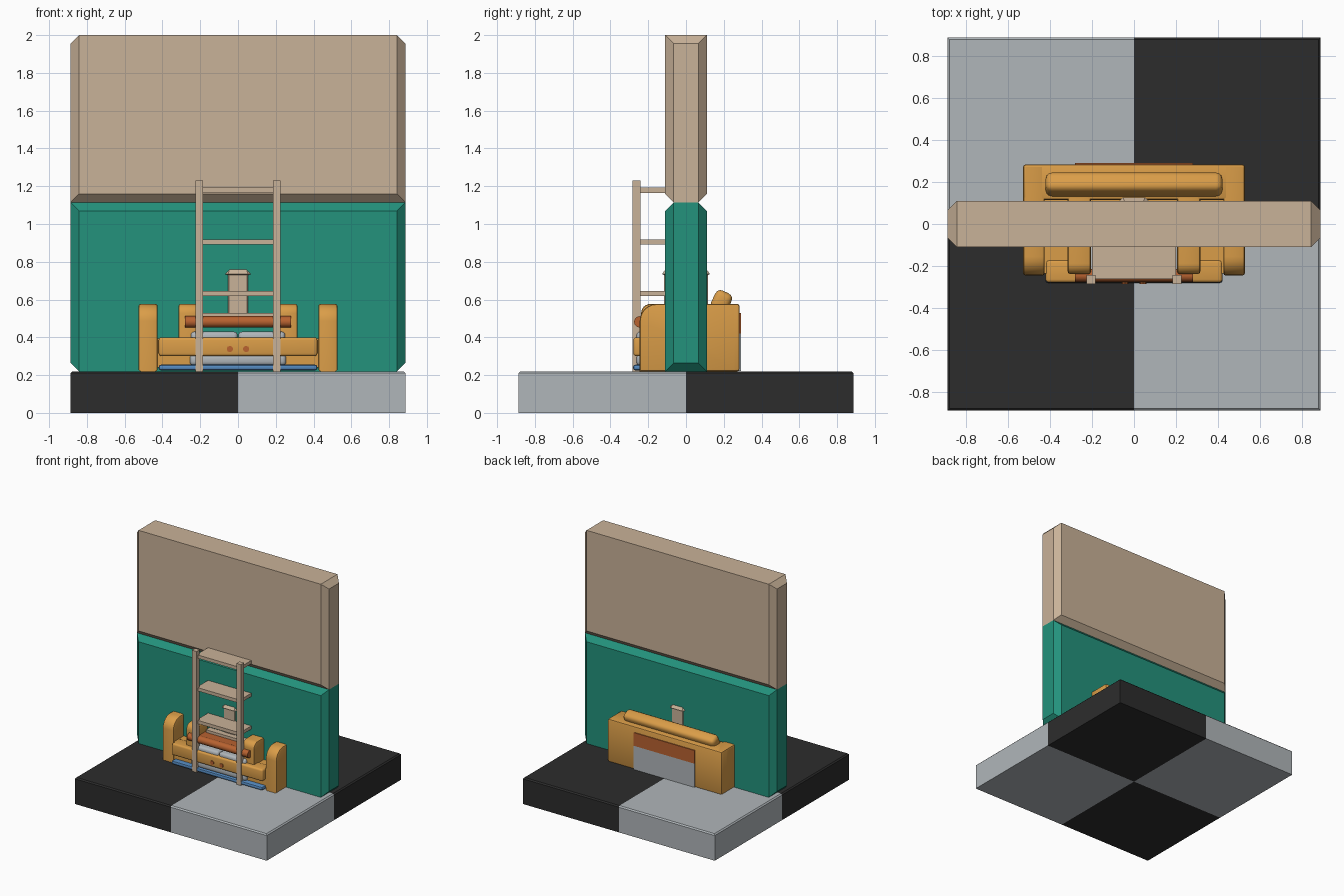
import bpy, bmesh, math
from mathutils import Vector, Matrix

if "Cube" in bpy.data.objects:
    bpy.data.objects.remove(bpy.data.objects["Cube"])


def mat(name, rgb):
    lin = [(c / 255 / 12.92) if c < 10 else ((c / 255 + 0.055) / 1.055) ** 2.4 for c in rgb]
    m = bpy.data.materials.new(name)
    m.diffuse_color = (*lin, 1)
    m.use_nodes = True
    m.node_tree.nodes["Principled BSDF"].inputs["Base Color"].default_value = m.diffuse_color
    return m


BEIGE = mat("beige", (201, 178, 152))
GREEN = mat("green", (35, 146, 124))
BLACK = mat("black", (44, 44, 44))
GREY = mat("grey", (176, 182, 186))
OCHRE = mat("ochre", (218, 157, 72))
RUST = mat("rust", (184, 98, 48))
BLUE = mat("blue", (84, 137, 190))


def finish(name, bm, *mats, smooth=False):
    bmesh.ops.recalc_face_normals(bm, faces=bm.faces)
    me = bpy.data.meshes.new(name)
    bm.to_mesh(me)
    bm.free()
    ob = bpy.data.objects.new(name, me)
    bpy.context.collection.objects.link(ob)
    for m in mats:
        me.materials.append(m)
    if smooth:
        bpy.ops.object.select_all(action='DESELECT')
        ob.select_set(True)
        bpy.context.view_layer.objects.active = ob
        bpy.ops.object.shade_smooth_by_angle(angle=math.radians(35))
    return ob


def box_bm(x0, x1, y0, y1, z0, z1):
    bm = bmesh.new()
    bmesh.ops.create_cube(bm, size=1)
    for v in bm.verts:
        v.co = Vector((x0 + (v.co.x + .5) * (x1 - x0), y0 + (v.co.y + .5) * (y1 - y0),
                       z0 + (v.co.z + .5) * (z1 - z0)))
    return bm


def box(name, m, x0, x1, y0, y1, z0, z1, r=0, seg=3, tilt=0):
    bm = box_bm(x0, x1, y0, y1, z0, z1)
    if r:
        bmesh.ops.bevel(bm, geom=bm.edges[:], offset=r, segments=seg, profile=.5, affect='EDGES')
    if tilt:
        c = Vector(((x0 + x1) / 2, (y0 + y1) / 2, (z0 + z1) / 2))
        bmesh.ops.rotate(bm, verts=bm.verts, cent=c, matrix=Matrix.Rotation(tilt, 3, 'X'))
    return finish(name, bm, m, smooth=r > 0)


def lathe(name, m, profile, sides, axis='Z', centre=(0, 0, 0), turn=0):
    """Closed solid of revolution from (radius, height) points."""
    bm = bmesh.new()
    rings = []
    for r, h in profile:
        rings.append([bm.verts.new((r * math.cos(turn + 2 * math.pi * i / sides),
                                    r * math.sin(turn + 2 * math.pi * i / sides), h))
                      for i in range(sides)])
    for a, b in zip(rings, rings[1:]):
        for i in range(sides):
            j = (i + 1) % sides
            bm.faces.new((a[i], a[j], b[j], b[i]))
    bm.faces.new(rings[0])
    bm.faces.new(rings[-1])
    if axis != 'Z':
        rot = Matrix.Rotation(math.pi / 2, 3, 'Y' if axis == 'X' else 'X')
        bmesh.ops.rotate(bm, verts=bm.verts, matrix=rot)
    bmesh.ops.translate(bm, verts=bm.verts, vec=centre)
    return finish(name, bm, m, smooth=sides > 8)


# chequered base: one slab, quadrants coloured by sign of x * y
bm = box_bm(-.887, .887, -.887, .887, 0, .22)
bmesh.ops.bevel(bm, geom=[e for e in bm.edges if all(v.co.z > .1 for v in e.verts)],
                offset=.01, segments=1, affect='EDGES')
for n in ((1, 0, 0), (0, 1, 0)):
    bmesh.ops.bisect_plane(bm, geom=bm.verts[:] + bm.edges[:] + bm.faces[:],
                           plane_co=(0, 0, 0), plane_no=n)
for f in bm.faces:
    c = f.calc_center_median()
    f.material_index = 0 if c.x * c.y > 0 else 1
finish("chequered_base", bm, BLACK, GREY)


# wall panels: chamfered slabs, the upper one is the lower one flipped
def wall(name, m, z0, z1, flip):
    hx, hy, hz, c = .887, .11, (z1 - z0) / 2, .045
    bm = box_bm(-hx, hx, -hy, hy, -hz, hz)
    planes = []
    for s in (-1, 1):
        planes += [((s, 1, 0), hx + hy), ((s, -1, 0), hx + hy),
                   ((0, s, flip), hy + hz), ((s, 0, -flip), hx + hz)]
    for n, d in planes:
        n = Vector(n)
        r = bmesh.ops.bisect_plane(bm, geom=bm.verts[:] + bm.edges[:] + bm.faces[:],
                                   plane_co=n * (d - c) / 2, plane_no=n, clear_outer=True)
        bmesh.ops.holes_fill(bm, edges=[e for e in bm.edges if e.is_boundary], sides=0)
    bmesh.ops.translate(bm, verts=bm.verts, vec=(0, 0, (z0 + z1) / 2))
    finish(name, bm, m)


wall("lower_wall", GREEN, .22, 1.115, 1)
wall("upper_wall", BEIGE, 1.115, 2.0, -1)


# sofa arms: side profile with rounded upper front corner
def arm(name, x0, x1, y0, y1, z0, z1, rad):
    pts = [(y0, z0), (y1, z0), (y1, z1)]
    for i in range(7):
        a = math.pi / 2 + i * math.pi / 12
        pts.append((y0 + rad + rad * math.cos(a), z1 - rad + rad * math.sin(a)))
    bm = bmesh.new()
    f = bm.faces.new([bm.verts.new((x0, y, z)) for y, z in pts])
    ext = bmesh.ops.extrude_face_region(bm, geom=[f])
    bmesh.ops.translate(bm, verts=[v for v in ext['geom'] if isinstance(v, bmesh.types.BMVert)],
                        vec=(x1 - x0, 0, 0))
    rim = [e for e in bm.edges if abs(e.verts[0].co.x - e.verts[1].co.x) < 1e-5]
    bmesh.ops.bevel(bm, geom=rim, offset=.012, segments=2, profile=.5, affect='EDGES')
    finish(name, bm, OCHRE, smooth=True)


for s, side in ((-1, "left"), (1, "right")):
    xs = sorted((s * .425, s * .527))
    arm(side + "_arm", *xs, -.245, .27, .22, .577, .09)
    xs = sorted((s * .205, s * .315))
    arm(side + "_inner_cushion", *xs, -.238, .125, .38, .577, .05)

# sofa body
box("sofa_back", OCHRE, -.527, .527, .115, .283, .22, .577, .012, 2)
box("sofa_seat", OCHRE, -.43, .43, -.235, .2, .24, .395)
box("front_bar", OCHRE, -.42, .42, -.278, -.17, .30, .40, .015)
box("head_roll", OCHRE, -.42, .42, .14, .235, .535, .645, .03, 3, -.45)
box("blue_skirt", BLUE, -.42, .42, -.28, -.15, .225, .255, .012, 2)

# grey bedding under and over the bar, and rust roll
box("lower_bedding", GREY, -.255, .255, -.262, -.15, .25, .31, .02)
for s, side in ((-1, "left"), (1, "right")):
    xs = sorted((s * .002, s * .25))
    box(side + "_grey_pad", GREY, *xs, -.262, -.10, .33, .43, .02)
lathe("rust_roll", RUST, [(.03, -.28), (.03, .28)], 12, 'X', (0, -.245, .482))
box("roll_backing", RUST, -.2, .2, -.24, -.1, .455, .505)

# two round studs on the bar
for s, side in ((-1, "left"), (1, "right")):
    lathe(side + "_stud", RUST, [(.017, -.004), (.017, .004)], 8, 'Y', (s * .043, -.28, .338))

# two-colour panel on the back
box("back_panel_lower", GREY, -.28, .28, .27, .29, .222, .42)
box("back_panel_upper", RUST, -.28, .28, .27, .29, .42, .53)

# ladder
for s, side in ((-1, "left"), (1, "right")):
    xs = sorted((s * .184, s * .226))
    box(side + "_ladder_post", BEIGE, *xs, -.284, -.242, .22, 1.23)
for i in range(3):
    z = .632 + .273 * i
    box("ladder_step_%d" % (i + 1), BEIGE, -.2, .2, -.262, -.10, z - .014, z + .014)

# lamp through the wall
box("lamp_shelf", BEIGE, -.185, .185, -.16, .1, .508, .53)
lathe("lamp_stem", BEIGE, [(.125, .53), (.125, .74)], 8, 'Z', turn=math.pi / 8)
shade = [(.115, .725), (.137, .735), (.11, .77), (.055, .815)]
lathe("lamp_shade", BEIGE, shade, 8, 'Z', turn=math.pi / 8)
